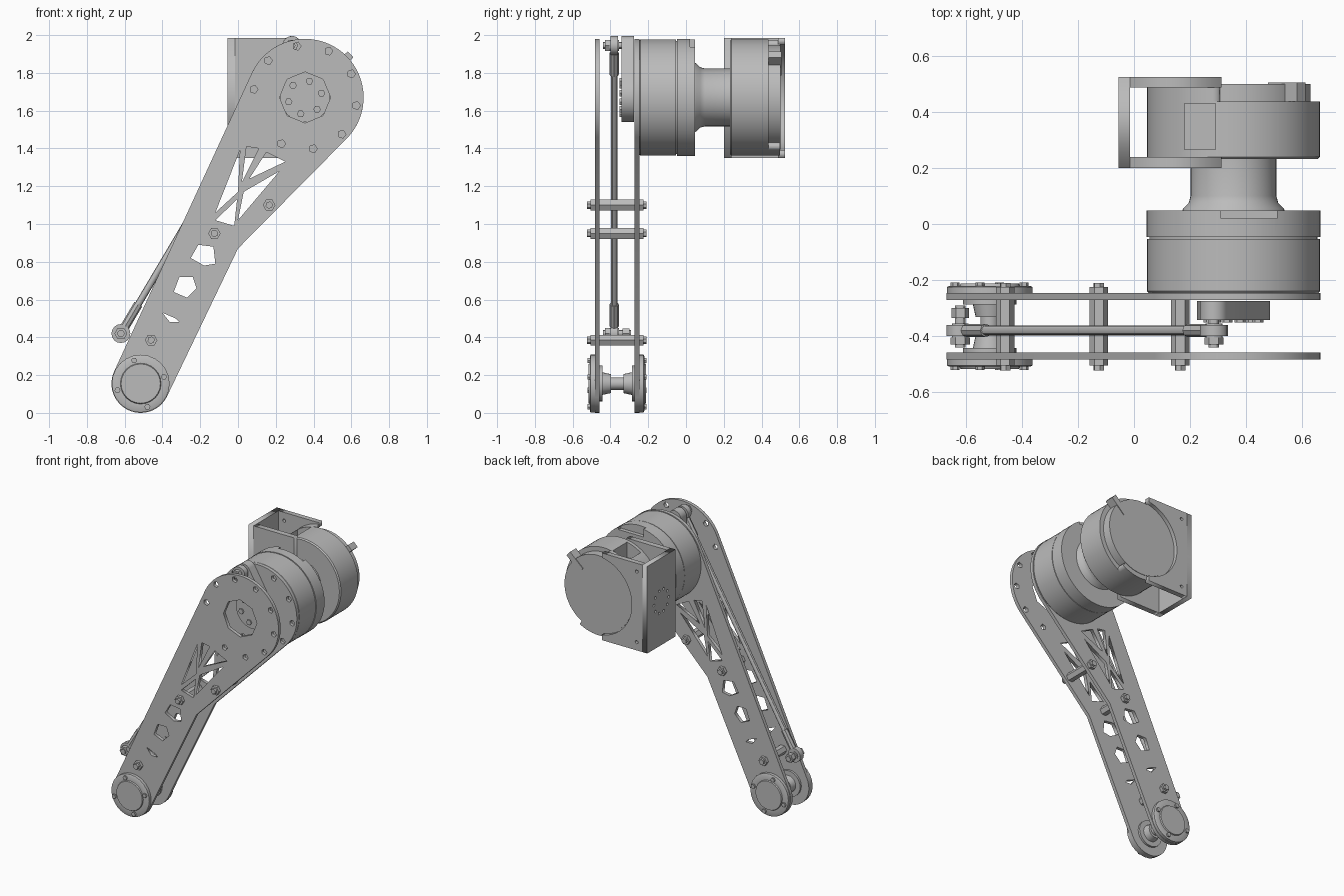
import bpy, bmesh, math
from mathutils import Vector

if "Cube" in bpy.data.objects:
    bpy.data.objects.remove(bpy.data.objects["Cube"])

grey = bpy.data.materials.new("machined_grey")
grey.use_nodes = True
grey.diffuse_color = (0.5, 0.5, 0.5, 1)
grey.node_tree.nodes["Principled BSDF"].inputs["Base Color"].default_value = (0.5, 0.5, 0.5, 1)

HIP = (0.355, 1.67)      # x, z of the motor axis
KNEE = (-0.515, 0.155)   # x, z of the lower joint
ROD_TOP = (0.285, 1.945)
ROD_LOW = (-0.62, 0.42)
ROD_Y = -0.38


def activate(ob):
    bpy.ops.object.select_all(action='DESELECT')
    ob.select_set(True)
    bpy.context.view_layer.objects.active = ob


def finish(name, bm, smooth=True):
    bmesh.ops.recalc_face_normals(bm, faces=bm.faces)
    mesh = bpy.data.meshes.new(name)
    bm.to_mesh(mesh)
    bm.free()
    mesh.materials.append(grey)
    ob = bpy.data.objects.new(name, mesh)
    bpy.context.collection.objects.link(ob)
    if smooth:
        activate(ob)
        bpy.ops.object.shade_smooth_by_angle(angle=math.radians(30))
    return ob


def turned(name, centre, profile, segs=48, turn=0.0):
    """Revolve (y, radius) pairs around a y-parallel axis."""
    bm = bmesh.new()
    rings = []
    for y, r in profile:
        ring = []
        for i in range(segs):
            a = math.radians(turn) + math.tau * i / segs
            ring.append(bm.verts.new((centre[0] + r * math.cos(a), y, centre[1] + r * math.sin(a))))
        rings.append(ring)
    for lo, hi in zip(rings, rings[1:]):
        for i in range(segs):
            j = (i + 1) % segs
            bm.faces.new((lo[i], lo[j], hi[j], hi[i]))
    if profile[0] != profile[-1]:
        bm.faces.new(rings[0])
        bm.faces.new(rings[-1])
    else:
        bmesh.ops.remove_doubles(bm, verts=bm.verts, dist=1e-5)
    return finish(name, bm)


def disc(name, centre, y0, y1, r, segs=48, turn=0.0):
    return turned(name, centre, [(y0, r), (y1, r)], segs, turn)


def bar(name, p0, p1, r, segs=12):
    p0, p1 = Vector(p0), Vector(p1)
    bm = bmesh.new()
    bmesh.ops.create_cone(bm, cap_ends=True, segments=segs, radius1=r, radius2=r, depth=(p1 - p0).length)
    rot = (p1 - p0).to_track_quat('Z', 'Y')
    for v in bm.verts:
        v.co = rot @ v.co + (p0 + p1) / 2
    return finish(name, bm)


def box(name, lo, hi):
    bm = bmesh.new()
    bmesh.ops.create_cube(bm, size=1)
    for v in bm.verts:
        v.co = [(a + b) / 2 + c * (b - a) for a, b, c in zip(lo, hi, v.co)]
    return finish(name, bm, False)


def arc(c, r, a0, a1, n):
    steps = [math.radians(a0 + (a1 - a0) * i / n) for i in range(n + 1)]
    return [(c[0] + r * math.cos(a), c[1] + r * math.sin(a)) for a in steps]


def hole(c, r, n):
    return arc(c, r, 0, 360 - 360 / n, n - 1)


def polar(c, r, a):
    return arc(c, r, a, a, 1)[0]


def sheet(name, loops, lo, hi, across='Y'):
    """Flat plate with holes, cut from closed loops and extruded along y or x."""
    cu = bpy.data.curves.new(name, 'CURVE')
    cu.dimensions = '2D'
    cu.fill_mode = 'BOTH'
    cu.extrude = (hi - lo) / 2
    for loop in loops:
        sp = cu.splines.new('POLY')
        sp.points.add(len(loop) - 1)
        for p, (u, v) in zip(sp.points, loop):
            p.co = (u, v, 0, 1)
        sp.use_cyclic_u = True
    cu.materials.append(grey)
    ob = bpy.data.objects.new(name, cu)
    bpy.context.collection.objects.link(ob)
    mid = (lo + hi) / 2
    ob.rotation_euler = (math.pi / 2, 0, math.pi / 2 if across == 'X' else 0)
    ob.location = (mid, 0, 0) if across == 'X' else (0, mid, 0)
    activate(ob)
    bpy.ops.object.convert(target='MESH')
    return bpy.context.object


def cut(ob, lo, hi):
    cutter = box("cutter", lo, hi)
    cutter.hide_render = True
    mod = ob.modifiers.new("pocket", 'BOOLEAN')
    mod.operation = 'DIFFERENCE'
    mod.solver = 'EXACT'
    mod.object = cutter
    activate(ob)
    bpy.ops.object.modifier_apply(modifier=mod.name)
    bpy.data.objects.remove(cutter)


# Leg side plates: big round top, bent right edge, trussed and slotted web
outline = arc(HIP, 0.31, -43, 155, 36) + arc(KNEE, 0.155, 155, 332, 24) + [(0.0, 0.87)]
truss = [
    [(0.01, 1.39), (-0.12, 1.06), (0.0, 1.17)],
    [(0.045, 1.41), (0.02, 1.22), (0.11, 1.40)],
    [(0.15, 1.38), (0.06, 1.24), (0.25, 1.33)],
    [(0.22, 1.28), (0.0, 1.02), (0.03, 1.17)],
    [(-0.12, 1.02), (-0.02, 0.99), (-0.005, 1.13)]]
slots = [
    [(-0.21, 0.89), (-0.13, 0.88), (-0.12, 0.79), (-0.18, 0.78), (-0.25, 0.82)],
    [(-0.31, 0.72), (-0.24, 0.72), (-0.22, 0.66), (-0.27, 0.61), (-0.34, 0.64)],
    [(-0.40, 0.53), (-0.33, 0.50), (-0.31, 0.48), (-0.36, 0.48)]]
screws = [hole(polar(HIP, 0.275, -9 + 36 * k), 0.022, 5) for k in range(10) if k != 6]
for label, lo in (("front", -0.483), ("rear", -0.272)):
    sheet(label + "_leg_plate", [outline, hole(HIP, 0.135, 8)] + truss + slots + screws, lo, lo + 0.025)

# Hexagonal spacers between the plates
for i, c in enumerate([(0.165, 1.10), (-0.125, 0.95), (-0.46, 0.385)]):
    disc(f"spacer_{i}", c, -0.505, -0.225, 0.033, 6)
    disc(f"spacer_bolt_{i}", c, -0.523, -0.21, 0.02, 6, 20)

# Lower joint: bearing caps with screws, inner collars and shaft
for label, face, out in (("front", -0.483, -1), ("rear", -0.247, 1)):
    turned(label + "_bearing_cap", KNEE,
           [(face, 0.153), (face + out * 0.022, 0.153), (face + out * 0.026, 0.145),
            (face + out * 0.026, 0.108), (face + out * 0.034, 0.104)], 24)
    for k in range(4):
        disc(f"{label}_cap_screw_{k}", polar(KNEE, 0.128, 16 + 90 * k),
             face, face + out * 0.038, 0.016, 6)
    inner = face - out * 0.025
    turned(label + "_bearing_collar", KNEE,
           [(inner, 0.095), (inner - out * 0.015, 0.095), (inner - out * 0.015, 0.06),
            (inner - out * 0.06, 0.05)], 24)
disc("knee_shaft", KNEE, -0.46, -0.27, 0.033, 24)

# Crank on the hip motor
crank = arc(ROD_TOP, 0.05, 30, 177, 14) + arc(HIP, 0.13, 177, 390, 24)
sheet("crank", [crank], -0.342, -0.275)
for k in range(6):
    disc(f"crank_screw_{k}", polar(HIP, 0.09, 15 + 60 * k), -0.352, -0.34, 0.02, 6)

# Push rod with eye ends and bolts
low, top = [Vector((c[0], ROD_Y, c[1])) for c in (ROD_LOW, ROD_TOP)]
along = (top - low).normalized()
bar("push_rod", low + along * 0.1, top - along * 0.1, 0.018)
for label, c, p, d, back in (("lower", ROD_LOW, low, along, -0.29), ("upper", ROD_TOP, top, -along, -0.34)):
    ring = [(-0.4, 0.028), (-0.4, 0.05), (-0.36, 0.05), (-0.36, 0.028), (-0.4, 0.028)]
    turned(label + "_rod_eye", c, ring, 16)
    bar(label + "_rod_socket", p + d * 0.045, p + d * 0.18, 0.024, 8)
    disc(label + "_rod_bolt", c, -0.44, back, 0.019, 12)
    disc(label + "_rod_nut", c, -0.43, -0.405, 0.034, 6)
    disc(label + "_rod_ball", c, -0.405, -0.355, 0.03, 12)
disc("lower_rod_washer", ROD_LOW, -0.335, -0.3, 0.032, 6)

# Hip motor, tapered neck and swing motor
motor = turned("hip_motor", HIP, [(-0.25, 0.3), (-0.24, 0.308), (-0.053, 0.308), (-0.053, 0.3),
                                  (-0.047, 0.3), (-0.047, 0.31), (0.048, 0.31)], 64)
cut(motor, (0.31, 0.02, 1.92), (0.51, 0.1, 2.1))
turned("neck", HIP, [(0.04, 0.185), (0.055, 0.18), (0.075, 0.16), (0.1, 0.153), (0.24, 0.153)])
swing = turned("swing_motor", HIP, [(0.232, 0.3), (0.24, 0.308), (0.438, 0.308)], 64)
cut(swing, (0.18, 0.265, 1.86), (0.29, 0.43, 2.1))
disc("swing_motor_cap", HIP, 0.43, 0.5, 0.275, 64)
rim = arc(HIP, 0.308, 100, 300, 40) + arc(HIP, 0.27, 300, 100, 40)
sheet("swing_motor_rim", [rim], 0.437, 0.497)

# Cable plug on the rear cap
plug = box("cable_plug", (-0.07, 0.437, -0.022), (0.07, 0.505, 0.022))
plug.location = (0.545, 0, 1.85)
plug.rotation_euler.y = -math.radians(43)

# U-shaped mounting bracket
Z0, Z1, X0, X1 = 1.35, 1.985, -0.055, 0.312
wall = [(0.2, Z0), (0.525, Z0), (0.525, Z1), (0.2, Z1)]
ring_holes = [hole(polar((0.362, 1.67), 0.085, 36 * k), 0.01, 8) for k in range(10)]
sheet("bracket_wall", [wall] + ring_holes, X0, X0 + 0.04, 'X')
arm = [(X0 + 0.04, Z0), (X1, Z0), (X1, Z1), (X0 + 0.04, Z1)]
sheet("bracket_front_arm", [arm], 0.2, 0.24)
cutout = [(X0 + 0.04, Z0), (X1, Z0)] + arc(HIP, 0.285, 261, 99, 30) + [(X1, Z1), (X0 + 0.04, Z1)]
corners = [hole((0.03, z), 0.012, 8) for z in (Z0 + 0.06, Z1 - 0.06)]
sheet("bracket_rear_arm", [cutout] + corners, 0.488, 0.525)
